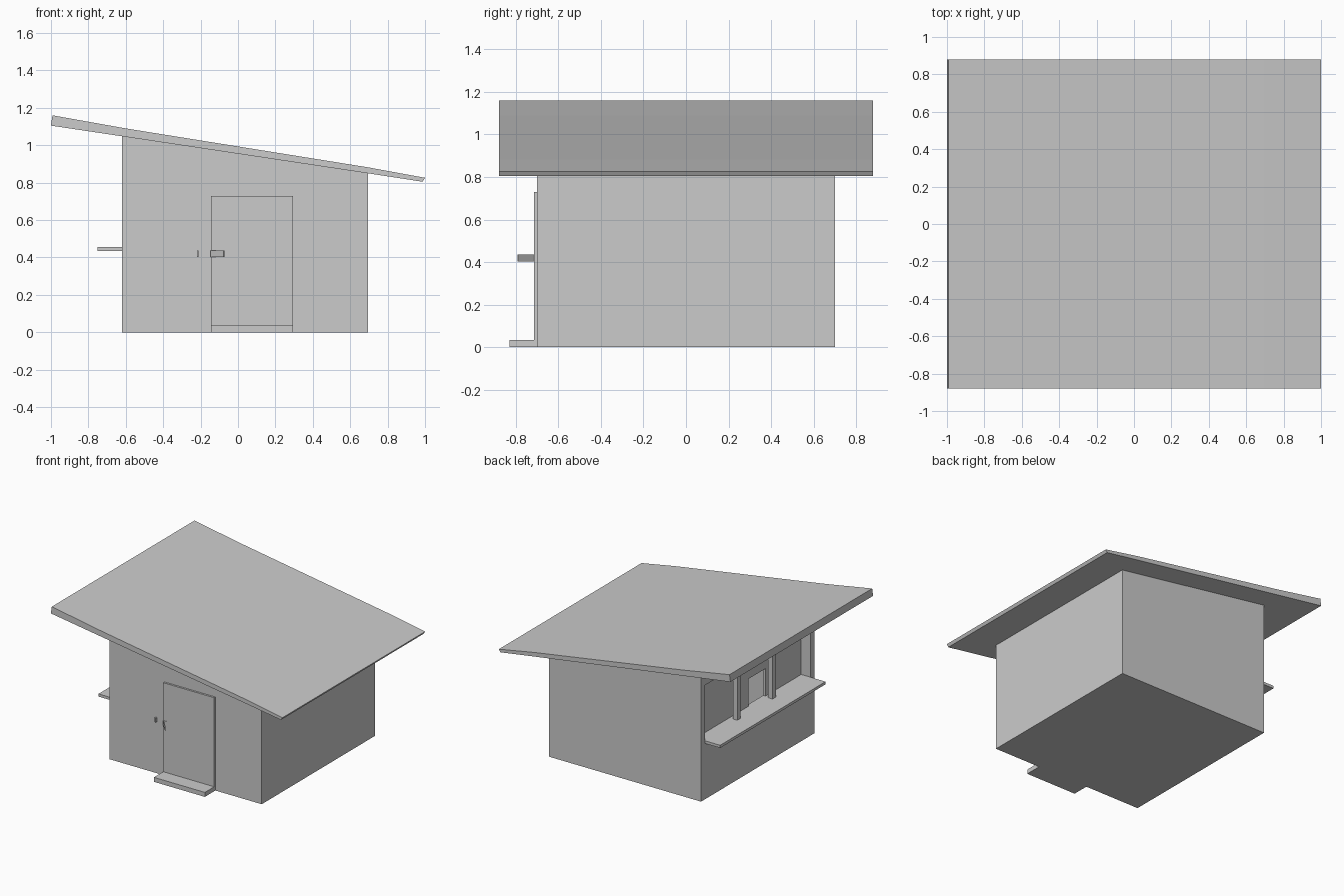
import bpy, bmesh, math
from mathutils import Matrix

if "Cube" in bpy.data.objects:
    bpy.data.objects.remove(bpy.data.objects["Cube"])

grey = bpy.data.materials.new("plain_grey")
grey.diffuse_color = (0.6, 0.6, 0.6, 1)
grey.use_nodes = True
grey.node_tree.nodes["Principled BSDF"].inputs["Base Color"].default_value = grey.diffuse_color


def finish(name, bm):
    bmesh.ops.recalc_face_normals(bm, faces=bm.faces)
    me = bpy.data.meshes.new(name)
    bm.to_mesh(me)
    bm.free()
    me.materials.append(grey)
    ob = bpy.data.objects.new(name, me)
    bpy.context.collection.objects.link(ob)
    return ob


def prism(name, profile, y0, y1):
    """Extrude an (x, z) profile along y."""
    bm = bmesh.new()
    face = bm.faces.new([bm.verts.new((x, y0, z)) for x, z in profile])
    ext = bmesh.ops.extrude_face_region(bm, geom=[face])
    verts = [v for v in ext["geom"] if isinstance(v, bmesh.types.BMVert)]
    bmesh.ops.translate(bm, verts=verts, vec=(0, y1 - y0, 0))
    return finish(name, bm)


def box(name, x, y, z):
    return prism(name, [(x[0], z[0]), (x[1], z[0]), (x[1], z[1]), (x[0], z[1])], *y)


def cut(target, cutter):
    mod = target.modifiers.new("cut", "BOOLEAN")
    mod.operation = "DIFFERENCE"
    mod.solver = "EXACT"
    mod.object = cutter
    cutter.hide_render = True
    bpy.context.view_layer.objects.active = target
    bpy.ops.object.modifier_apply(modifier=mod.name)
    bpy.data.objects.remove(cutter)


# Hollow walls with a sloping top, a counter recess and a serving hatch
walls = prism("walls", [(-0.62, 0), (0.695, 0), (0.695, 0.86), (-0.62, 1.06)], -0.7, 0.7)
cut(walls, box("room_cutter", (-0.52, 0.66), (-0.665, 0.665), (0.03, 1.3)))
cut(walls, box("recess_cutter", (-0.8, -0.54), (-0.65, 0.65), (0.44, 0.89)))
cut(walls, box("hatch_cutter", (-0.6, -0.48), (-0.21, 0.0), (0.455, 0.67)))

# Slightly bent single-slope roof
prism("roof", [(-1, 1.105), (-0.62, 1.048), (0.695, 0.85), (0.987, 0.805), (1, 0.826),
               (0.695, 0.882), (-0.6, 1.09), (-0.992, 1.16)], -0.88, 0.88)

# Serving counter and the posts dividing the opening
box("counter", (-0.75, -0.54), (-0.65, 0.65), (0.435, 0.456))
for y in (0.217, -0.217):
    box("counter_post", (-0.61, -0.57), (y - 0.02, y + 0.02), (0.45, 0.895))

# Door and step
box("door", (-0.145, 0.295), (-0.715, -0.695), (0, 0.73))
box("door_step", (-0.145, 0.295), (-0.83, -0.7), (0, 0.035))

# Latch: flat plate on the door, swung-out hasp, staple on the wall
box("latch_plate", (-0.145, -0.108), (-0.718, -0.714), (0.402, 0.436))
hasp = box("latch_hasp", (0, 0.103), (-0.002, 0.002), (0.402, 0.436))
hasp.data.transform(Matrix.Translation((-0.145, -0.715, 0))
                    @ Matrix.Rotation(math.radians(-47), 4, "Z"))
box("latch_staple", (-0.22, -0.21), (-0.715, -0.695), (0.402, 0.436))
